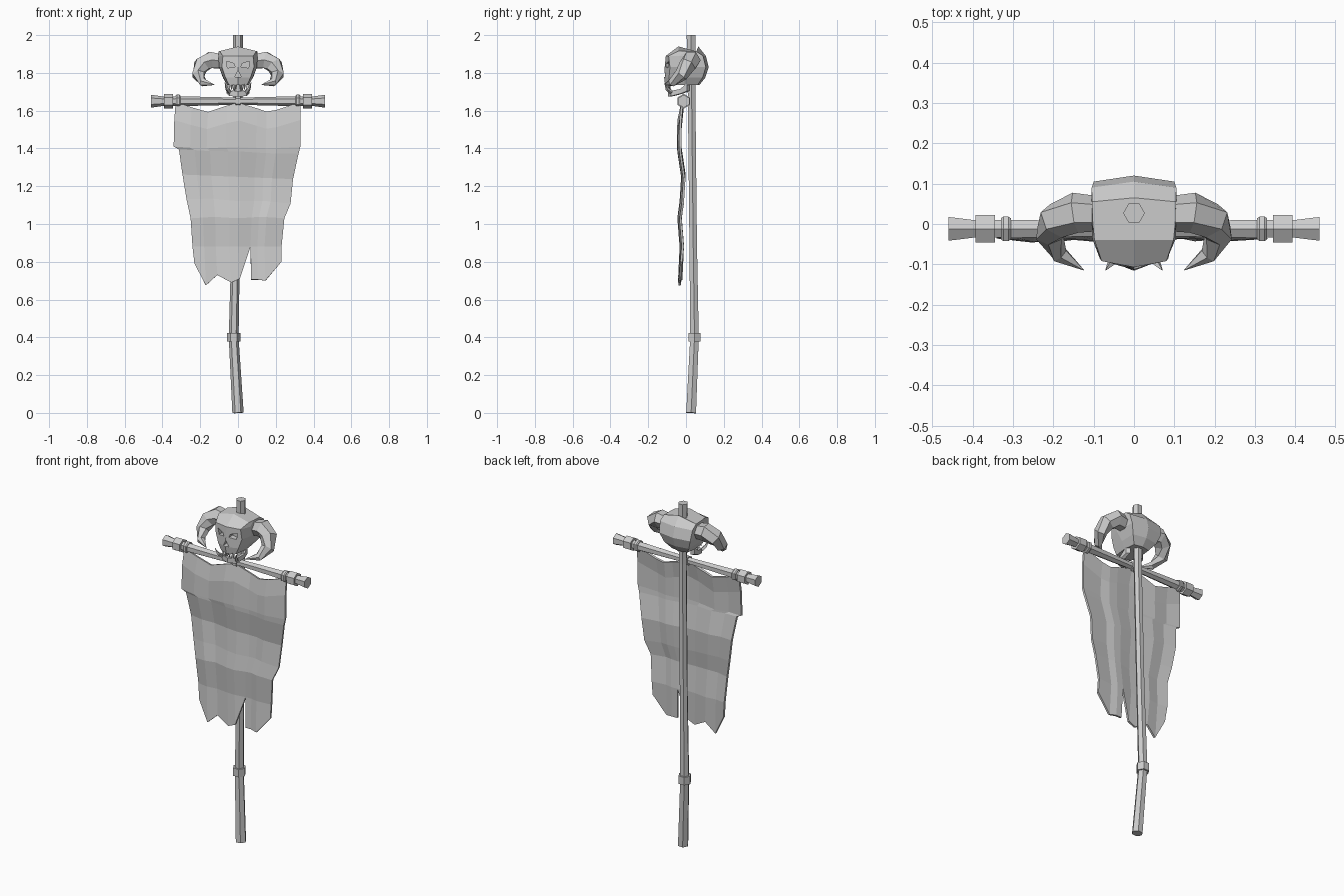
import bpy, bmesh, math
from mathutils import Vector

if "Cube" in bpy.data.objects:
    bpy.data.objects.remove(bpy.data.objects["Cube"])


def make(name, verts, faces):
    bm = bmesh.new()
    vs = [bm.verts.new(v) for v in verts]
    for f in faces:
        bm.faces.new([vs[i] for i in f])
    bmesh.ops.recalc_face_normals(bm, faces=bm.faces)
    me = bpy.data.meshes.new(name)
    bm.to_mesh(me)
    bm.free()
    ob = bpy.data.objects.new(name, me)
    bpy.context.collection.objects.link(ob)
    return ob


def loft(name, rings):
    n = len(rings[0])
    verts = [v for r in rings for v in r]
    faces = [(k * n + i, k * n + (i + 1) % n, (k + 1) * n + (i + 1) % n, (k + 1) * n + i)
             for k in range(len(rings) - 1) for i in range(n)]
    faces += [tuple(range(n)), tuple(range(len(verts) - n, len(verts)))]
    return make(name, verts, faces)


def tube(name, path, ref, sides=6):
    """Sweep a polygon along points given as (x, y, z, radius)."""
    pts = [Vector(p[:3]) for p in path]
    rings = []
    for i, p in enumerate(pts):
        t = (pts[min(i + 1, len(pts) - 1)] - pts[max(i - 1, 0)]).normalized()
        u = Vector(ref)
        u = (u - t * u.dot(t)).normalized()
        w = t.cross(u)
        rings.append([p + path[i][3] * (u * math.cos(a) + w * math.sin(a))
                      for a in (2 * math.pi * k / sides for k in range(sides))])
    return loft(name, rings)


# Crooked pole and its binding
tube("pole", [(0, .027, 0, .03), (-.023, .045, .4, .026), (-.012, .038, .9, .023),
              (0, .03, 1.65, .023), (0, .027, 2, .027)], (1, 0, 0))
tube("pole_binding", [(-.023, .045, .377, .036), (-.023, .045, .423, .036)], (1, 0, 0))

# Crossbar with flared ends, collars and cloth loops
BY, BZ = -.012, 1.65
tube("crossbar", [(x, BY, BZ, r) for x, r in
                  [(-.46, .034), (-.39, .024), (-.3, .026), (0, .019),
                   (.3, .026), (.39, .024), (.46, .034)]], (0, 0, 1))
for s in (-1, 1):
    tube("bar_collar", [(s * x, BY, BZ, .039) for x in (.345, .393)], (0, 0, 1))
    tube("cloth_loop", [(s * x, BY, BZ, r) for x, r in
                        [(.305, .03), (.311, .035), (.324, .035), (.33, .03)]], (0, 0, 1))
tube("centre_loop", [(x, BY, BZ, .028) for x in (-.012, .012)], (0, 0, 1))

# Ragged banner: rows of (z, left, right, y), then a torn bottom edge
cols = [-1, -.74, -.48, -.17, .03, .3, .46, .62, 1]
rows = [(1.645, -.335, .325, -.02), (1.55, -.337, .33, -.034), (1.41, -.34, .33, -.036),
        (1.385, -.312, .32, -.034), (1.25, -.293, .291, -.014), (1.12, -.272, .278, -.022),
        (1.03, -.25, .245, -.034), (.88, -.24, .23, -.022)]
torn = [(-.23, .79), (-.17, .675), (-.11, .73), (-.035, .69), (.01, .71),
        (.07, .705), (.105, .705), (.145, .70), (.23, .80)]
wave = [.006, -.004, .004, -.005, -.006, .004, .005, -.003, .005]
n = len(cols)
verts = []
for k, (z, l, r, y) in enumerate(rows):
    sag = (.055, .05, .01, .004, 0, -.008, -.008, 0)[k]
    for i, u in enumerate(cols):
        dip = 1 - abs(1 - 2 * abs(u))
        x = l + (r - l) * (u + 1) / 2
        if k == 0:
            x = .33 * (u if abs(u) > .1 else 0)
        verts.append((x, y + (wave[i] if k else 0), z - sag * dip - (k > 2) * .012 * u * (k < 6)))
verts += [(x, -.03 + wave[i], z) for i, (x, z) in enumerate(torn)]
faces = []
for k in range(len(rows)):
    for i in range(n - 1):
        a = k * n + i
        if k == len(rows) - 1 and i == 4:      # the long slit
            faces.append((a, a + 1, a + n))
        else:
            faces.append((a, a + 1, a + n + 1, a + n))
banner = make("banner", verts, faces)
mod = banner.modifiers.new("thickness", 'SOLIDIFY')
mod.thickness = .012
mod.offset = 0

# Skull: half rings of (x, y) mirrored across x
levels = [
    (1.94, [(0, -.04), (.098, -.04), (.102, 0), (.104, .055), (0, .065)]),
    (1.89, [(0, -.107), (.08, -.092), (.104, -.035), (.105, .09), (0, .105)]),
    (1.83, [(0, -.113), (.085, -.085), (.1, -.02), (.1, .105), (0, .12)]),
    (1.775, [(0, -.116), (.066, -.09), (.078, -.005), (.08, .088), (0, .102)]),
    (1.735, [(0, -.11), (.048, -.088), (.058, -.01), (.05, .06), (0, .07)])]
rings = []
for z, half in levels:
    full = half + [(-x, y) for x, y in half[-2:0:-1]]
    rings.append([(x, y, z - (.25 * abs(x) if z > 1.92 else 0)) for x, y in full])
skull = loft("skull", rings)

# Eye and nose sockets
def socket(name, outline):
    c = loft(name, [[(x, y, z) for x, z in outline] for y in (-.16, -.072)])
    c.hide_render = True
    c.hide_set(True)
    m = skull.modifiers.new(name, 'BOOLEAN')
    m.operation = 'DIFFERENCE'
    m.solver = 'EXACT'
    m.object = c

for s in (-1, 1):
    socket("eye_cutter", [(s * x, z) for x, z in
                          [(.016, 1.832), (.056, 1.826), (.062, 1.862), (.022, 1.85)]])
socket("nose_cutter", [(-.018, 1.778), (.018, 1.778), (0, 1.812)])

# Lower jaw: a bent band rising to the skull at the back
jaw = [(-.058, .005, 1.705, 1.745), (-.06, -.03, 1.69, 1.715), (-.046, -.08, 1.677, 1.705),
       (0, -.096, 1.675, 1.703), (.046, -.08, 1.677, 1.705), (.06, -.03, 1.69, 1.715),
       (.058, .005, 1.705, 1.745)]
loft("jaw", [[(x, y, a), (x, y, b), (x * .72, y + .014, b), (x * .72, y + .014, a)]
             for x, y, a, b in jaw])

# Teeth, tusks and curled horns
for s in (-1, 1):
    for x in (.012, .034):
        tube("upper_tooth", [(s * x, -.098 + x * .3, 1.74, .009),
                             (s * x, -.1 + x * .3, 1.712, .002)], (1, 0, 0), 4)
    tube("lower_tooth", [(s * .022, -.082, 1.7, .008), (s * .022, -.086, 1.727, .002)], (1, 0, 0), 4)
    tube("tusk", [(s * .046, -.078, 1.698, .011), (s * .058, -.1, 1.715, .009),
                  (s * .07, -.114, 1.75, .001)], (1, 0, 0), 4)
    tube("horn", [(s * x, y, z, r) for x, y, z, r in
                  [(.075, .025, 1.86, .042), (.145, .028, 1.868, .05), (.193, .008, 1.84, .047),
                   (.21, -.025, 1.79, .036), (.185, -.075, 1.75, .023), (.125, -.114, 1.737, .001)]],
         (0, 1, 0))
